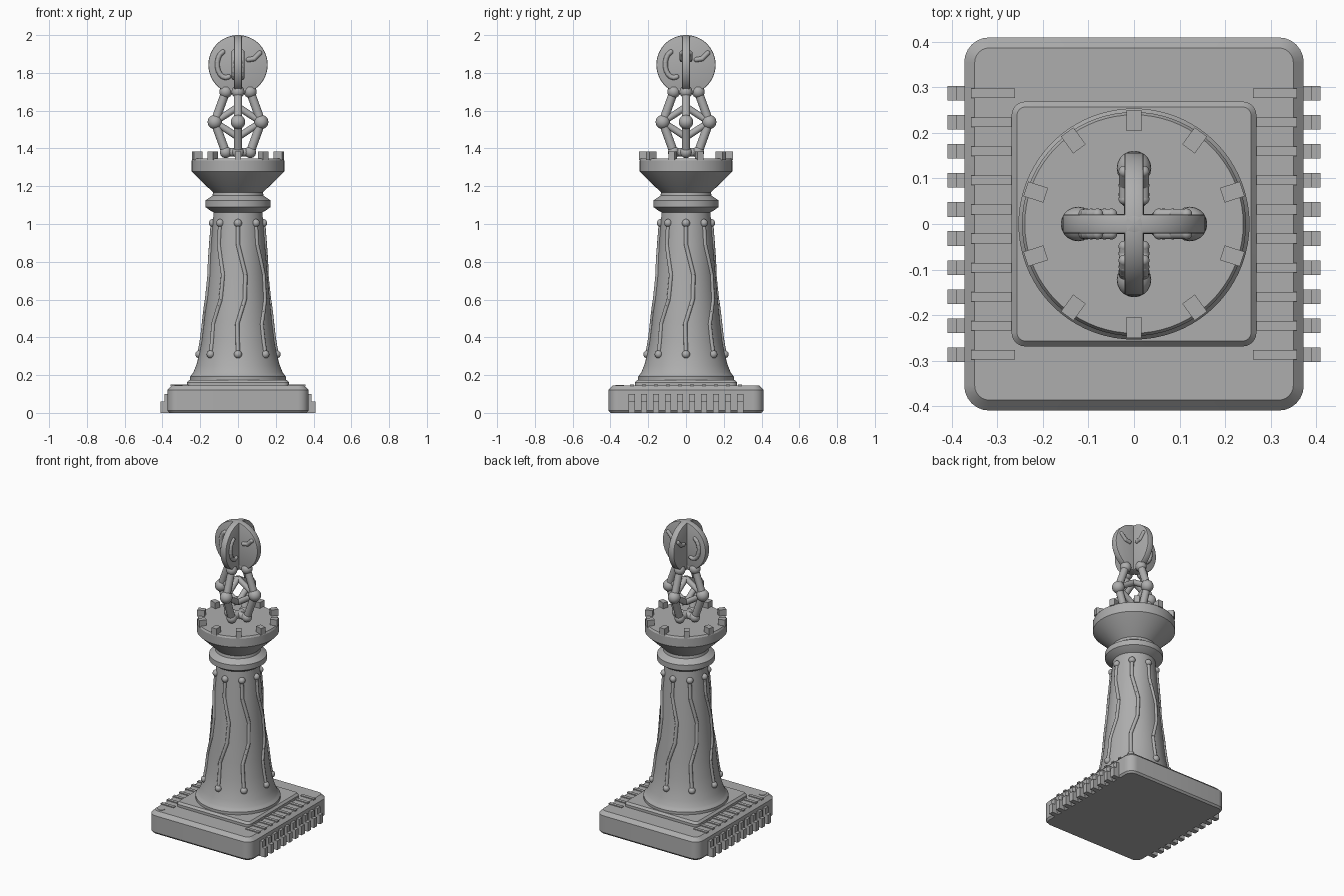
import bpy, bmesh
from math import sin, cos, pi, radians
from mathutils import Vector, Matrix

if "Cube" in bpy.data.objects:
    bpy.data.objects.remove(bpy.data.objects["Cube"], do_unlink=True)

grey = bpy.data.materials.new("plain grey")
grey.use_nodes = True
grey.diffuse_color = (0.42, 0.42, 0.42, 1)
grey.node_tree.nodes["Principled BSDF"].inputs["Base Color"].default_value = (0.42, 0.42, 0.42, 1)


def finish(name, bm, smooth=None):
    bmesh.ops.recalc_face_normals(bm, faces=bm.faces)
    mesh = bpy.data.meshes.new(name)
    bm.to_mesh(mesh)
    bm.free()
    mesh.materials.append(grey)
    ob = bpy.data.objects.new(name, mesh)
    bpy.context.collection.objects.link(ob)
    if smooth:
        bpy.ops.object.select_all(action='DESELECT')
        ob.select_set(True)
        bpy.context.view_layer.objects.active = ob
        bpy.ops.object.shade_smooth_by_angle(angle=radians(smooth))
    return ob


def add_box(bm, center, size, turn=0):
    m = Matrix.Rotation(turn, 4, 'Z') @ Matrix.Translation(center) @ Matrix.Diagonal((*size, 1))
    bmesh.ops.create_cube(bm, size=1, matrix=m)


def add_ball(bm, center, r):
    bmesh.ops.create_uvsphere(bm, u_segments=20, v_segments=12, radius=r,
                              matrix=Matrix.Translation(center))


def add_rod(bm, a, b, r, sides=14):
    a, b = Vector(a), Vector(b)
    d = b - a
    m = Matrix.Translation((a + b) / 2) @ d.to_track_quat('Z', 'Y').to_matrix().to_4x4()
    bmesh.ops.create_cone(bm, cap_ends=True, segments=sides, radius1=r, radius2=r,
                          depth=d.length, matrix=m)


def lathe(name, profile, smooth, steps=72):
    bm = bmesh.new()
    rings = [[bm.verts.new((r * cos(2 * pi * i / steps), r * sin(2 * pi * i / steps), z))
              for i in range(steps)] for r, z in profile]
    for lo, hi in zip(rings, rings[1:]):
        for i in range(steps):
            j = (i + 1) % steps
            bm.faces.new((lo[i], lo[j], hi[j], hi[i]))
    bm.faces.new(rings[0])
    bm.faces.new(rings[-1])
    return finish(name, bm, smooth)


def slab(name, hx, hy, radius, layers):
    """Rounded rectangle stacked from (inset, height) layers."""
    bm = bmesh.new()
    rings = []
    for inset, z in layers:
        ring = []
        for q, (sx, sy) in enumerate([(1, 1), (-1, 1), (-1, -1), (1, -1)]):
            for k in range(7):
                a = (q + k / 6) * pi / 2
                ring.append(bm.verts.new((sx * (hx - radius) + (radius - inset) * cos(a),
                                          sy * (hy - radius) + (radius - inset) * sin(a), z)))
        rings.append(ring)
    n = len(rings[0])
    for lo, hi in zip(rings, rings[1:]):
        for i in range(n):
            bm.faces.new((lo[i], lo[(i + 1) % n], hi[(i + 1) % n], hi[i]))
    bm.faces.new(rings[0])
    bm.faces.new(rings[-1])
    return finish(name, bm, 25)


# Chip base and the raised plate on it
slab("chip_base", 0.373, 0.41, 0.055, [(0.01, 0), (0, 0.012), (0, 0.122), (0.023, 0.145)])
slab("upper_plate", 0.269, 0.269, 0.03, [(0, 0.14), (0, 0.162), (0.012, 0.175)])

# Stepped pins and contact strips along both sides
pins, strips = bmesh.new(), bmesh.new()
for side in (-1, 1):
    for i in range(10):
        y = (i - 4.5) * 0.0638
        add_box(pins, (side * 0.375, y, 0.05), (0.03, 0.032, 0.1))
        add_box(pins, (side * 0.388, y, 0.03), (0.044, 0.032, 0.06))
        add_box(strips, (side * 0.31, y, 0.146), (0.096, 0.021, 0.009))
finish("chip_pins", pins)
finish("contact_strips", strips)

# Orientation dot
dot = bmesh.new()
add_rod(dot, (-0.315, -0.35, 0.14), (-0.315, -0.35, 0.148), 0.022, 32)
finish("corner_dot", dot, 30)

# Tower shaft, neck ring and cup
shaft = [(0.254, 0.17), (0.254, 0.192), (0.243, 0.205), (0.236, 0.215), (0.222, 0.25),
         (0.205, 0.31), (0.192, 0.38), (0.18, 0.48), (0.161, 0.68), (0.145, 0.86),
         (0.134, 1.0), (0.128, 1.07)]
lathe("tower_shaft", shaft, 30)
lathe("neck_ring", [(0.125, 1.06), (0.145, 1.07), (0.173, 1.09), (0.173, 1.125),
                    (0.135, 1.15), (0.13, 1.18)], 20)
lathe("tower_cup", [(0.12, 1.16), (0.135, 1.17), (0.246, 1.278), (0.246, 1.335), (0.24, 1.346)], 20)

# Battlements
merlons = bmesh.new()
for i in range(10):
    add_box(merlons, (0.227, 0, 1.362), (0.046, 0.034, 0.045), pi / 2 + i * pi / 5)
finish("battlements", merlons)


# Wavy traces that follow the shaft, with a ball at each end
def shaft_radius(z):
    for (r0, z0), (r1, z1) in zip(shaft, shaft[1:]):
        if z0 <= z <= z1:
            return r0 + (r1 - r0) * (z - z0) / (z1 - z0)


route = [(0, 1.005), (0, 0.89), (0.04, 0.73), (0.036, 0.6), (-0.004, 0.47), (0, 0.31)]
traces = bmesh.new()
for i in range(8):
    base = i * pi / 4
    points = []
    for (s0, z0), (s1, z1) in zip(route, route[1:]):
        for k in range(4):
            s, z = s0 + (s1 - s0) * k / 4, z0 + (z1 - z0) * k / 4
            points.append((s, z))
    points.append(route[-1])
    path = []
    for s, z in points:
        r = shaft_radius(z)
        a = base + s / r
        path.append(Vector((r * cos(a), r * sin(a), z)))
    for a, b in zip(path, path[1:]):
        add_rod(traces, a, b, 0.011, 10)
    for p in path[1:-1]:
        bmesh.ops.create_icosphere(traces, subdivisions=1, radius=0.011,
                                   matrix=Matrix.Translation(p))
    add_ball(traces, path[0], 0.021)
    add_ball(traces, path[-1], 0.021)
finish("circuit_traces", traces, 50)

# Ball-and-rod cage: four bent arms joined on the axis
cage = bmesh.new()
for i in range(4):
    turn = Matrix.Rotation(i * pi / 2, 3, 'Z')
    low, mid, top = [turn @ Vector((x, 0, z)) for x, z in
                     [(0.065, 1.38), (0.123, 1.54), (0.065, 1.7)]]
    for p, r in ((low, 0.031), (mid, 0.038), (top, 0.034)):
        add_ball(cage, p, r)
    add_rod(cage, low, mid, 0.023)
    add_rod(cage, mid, top, 0.023)
    add_rod(cage, mid, (0, 0, 1.62), 0.018)
    add_rod(cage, mid, (0, 0, 1.46), 0.018)
    add_rod(cage, top, (0, 0, 1.72), 0.022)
    add_rod(cage, low, (0, 0, 1.38), 0.022)
finish("ball_and_rod_cage", cage, 50)

# Crossed discs with plain curved ridges on both faces
for name, turn in (("front_disc", 0), ("side_disc", pi / 2)):
    spin = Matrix.Rotation(turn, 3, 'Z')
    disc = bmesh.new()
    h = spin @ Vector((0, 0.021, 0))
    c = Vector((0, 0, 1.843))
    add_rod(disc, c - h, c + h, 0.157, 64)
    rims = [e for e in disc.edges if len({len(f.verts) for f in e.link_faces}) > 1]
    bmesh.ops.bevel(disc, geom=rims, offset=0.006, segments=2, affect='EDGES', profile=0.5)
    finish(name, disc, 35)
    ridge = bmesh.new()
    for face in (-1, 1):
        arc = [spin @ Vector((-0.065 + 0.045 * cos(a), face * 0.021, 1.845 + 0.07 * sin(a)))
               for a in [radians(110 + 20 * k) for k in range(10)]]
        horn = [spin @ Vector((x, face * 0.021, z)) for x, z in
                [(0.055, 1.87), (0.085, 1.875), (0.115, 1.905)]]
        for line in (arc, horn):
            for a, b in zip(line, line[1:]):
                add_rod(ridge, a, b, 0.013, 10)
            for p in line:
                add_ball(ridge, p, 0.013)
    finish(name + "_ridges", ridge, 50)
